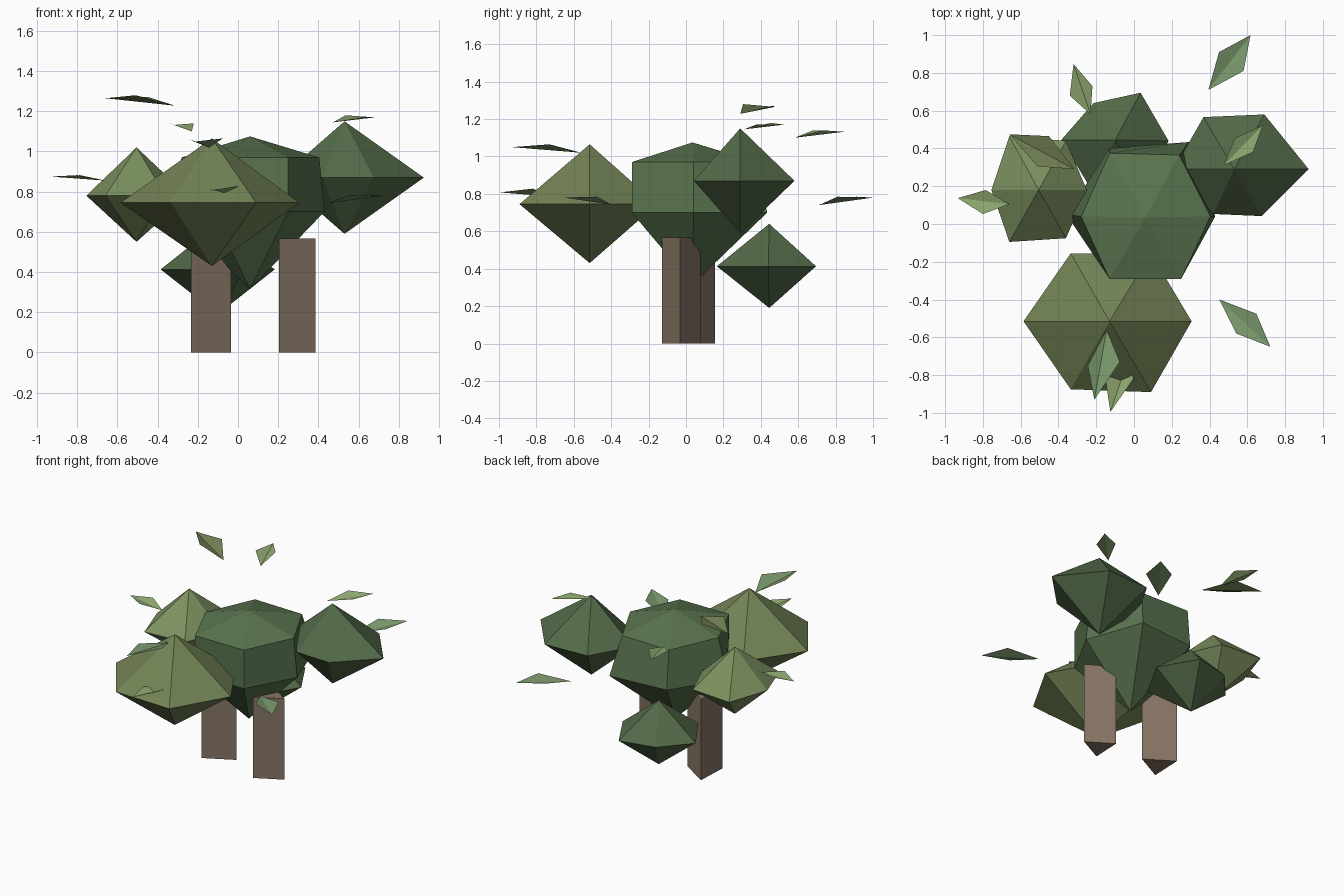
import bpy
import math

if "Cube" in bpy.data.objects:
    bpy.data.objects.remove(bpy.data.objects["Cube"])


def material(name, rgb):
    m = bpy.data.materials.new(name)
    m.diffuse_color = (*[(c / 255) ** 2.2 for c in rgb], 1)
    m.use_nodes = True
    m.node_tree.nodes["Principled BSDF"].inputs["Base Color"].default_value = m.diffuse_color
    return m


deep = material("deep_green", (90, 116, 80))
mid = material("mid_green", (84, 106, 74))
olive = material("olive_green", (114, 130, 86))
light = material("light_green", (124, 144, 96))
leaf_a = material("leaf_green", (122, 152, 108))
leaf_b = material("leaf_light", (142, 168, 112))
bark = material("bark", (132, 115, 100))


def make(name, verts, faces, mat):
    me = bpy.data.meshes.new(name)
    me.from_pydata(verts, [], faces)
    me.materials.append(mat)
    ob = bpy.data.objects.new(name, me)
    bpy.context.collection.objects.link(ob)
    return ob


def foliage(name, top, bottom, rings, mat):
    """Faceted clump: stacked six-sided rings (low to high) closed by two apexes."""
    n = len(rings[0][1])
    verts = [(x, y, z) for z, pts in rings for x, y in pts] + [bottom, top]
    b, t = len(verts) - 2, len(verts) - 1
    last = (len(rings) - 1) * n
    faces = []
    for i in range(n):
        j = (i + 1) % n
        faces.append((b, j, i))
        faces.append((t, last + i, last + j))
        for r in range(len(rings) - 1):
            o = r * n
            faces.append((o + i, o + j, o + n + j, o + n + i))
    make(name, verts, faces, mat)


# Central crown with a double ring
foliage("crown_centre", (.06, .035, 1.075), (.06, .035, .315), [
    (.70, [(.43, .04), (.29, .434), (-.13, .40), (-.357, .05), (-.13, -.29), (.25, -.29)]),
    (.97, [(.405, .04), (.24, .365), (-.13, .375), (-.28, .04), (-.13, -.29), (.25, -.29)])], deep)

# Surrounding crowns
foliage("crown_front", (-.13, -.515, 1.065), (-.13, -.515, .43), [
    (.745, [(.305, -.515), (.09, -.155), (-.335, -.155), (-.585, -.515), (-.335, -.875), (.09, -.89)])], olive)
foliage("crown_left", (-.505, .18, 1.02), (-.505, .18, .55), [
    (.78, [(-.25, .18), (-.36, .44), (-.66, .465), (-.755, .18), (-.66, -.095), (-.36, -.075)])], light)
foliage("crown_right", (.53, .29, 1.15), (.53, .29, .59), [
    (.87, [(.925, .29), (.69, .58), (.368, .566), (.21, .29), (.42, .053), (.675, .042)])], mid)
foliage("crown_back", (-.10, .445, .64), (-.10, .445, .19), [
    (.413, [(.183, .44), (.035, .695), (-.215, .64), (-.385, .445), (-.23, .19), (.03, .165)])], mid)


# Triangular trunks
def trunk(name, cx, cy, side, height):
    r, turn = side / math.sqrt(3), math.radians(27.5)
    pts = [(cx + r * math.cos(turn + math.radians(a)), cy + r * math.sin(turn + math.radians(a)))
           for a in (90, 210, 330)]
    make(name, [(x, y, z) for z in (0, height) for x, y in pts],
         [(2, 1, 0), (3, 4, 5), (0, 1, 4, 3), (1, 2, 5, 4), (2, 0, 3, 5)], bark)


trunk("trunk_right", .268, -.028, .204, .567)
trunk("trunk_left", -.165, .04, .224, .567)


# Loose folded leaves: base, side, tip, side
def leaf(name, base, side1, tip, side2, mat):
    make(name, [base, side1, tip, side2], [(0, 1, 2), (0, 2, 3)], mat)


leaf("leaf_back_left", (-.23, .58, 1.10), (-.22, .73, 1.14), (-.32, .847, 1.132), (-.34, .68, 1.14), leaf_b)
leaf("leaf_back_right", (.394, .71, .74), (.58, .81, .785), (.617, 1.0, .78), (.45, .91, .785), leaf_a)
leaf("leaf_front_right", (.452, -.40, .743), (.542, -.58, .78), (.722, -.65, .78), (.648, -.475, .785), leaf_a)
leaf("leaf_right", (.473, .31, 1.145), (.63, .38, 1.172), (.682, .523, 1.17), (.535, .455, 1.18), leaf_b)
leaf("leaf_left", (-.66, .105, .855), (-.785, .18, .882), (-.933, .137, .875), (-.80, .053, .882), leaf_b)
leaf("leaf_top_left", (-.315, .29, 1.228), (-.45, .465, 1.272), (-.66, .475, 1.265), (-.51, .305, 1.28), olive)
leaf("leaf_front_large", (-.145, -.56, 1.02), (-.245, -.75, 1.06), (-.21, -.93, 1.05), (-.075, -.73, 1.065), leaf_a)
leaf("leaf_front_small", (-.03, -.71, .785), (-.15, -.83, .815), (-.125, -.995, .808), (-.003, -.82, .828), leaf_b)
